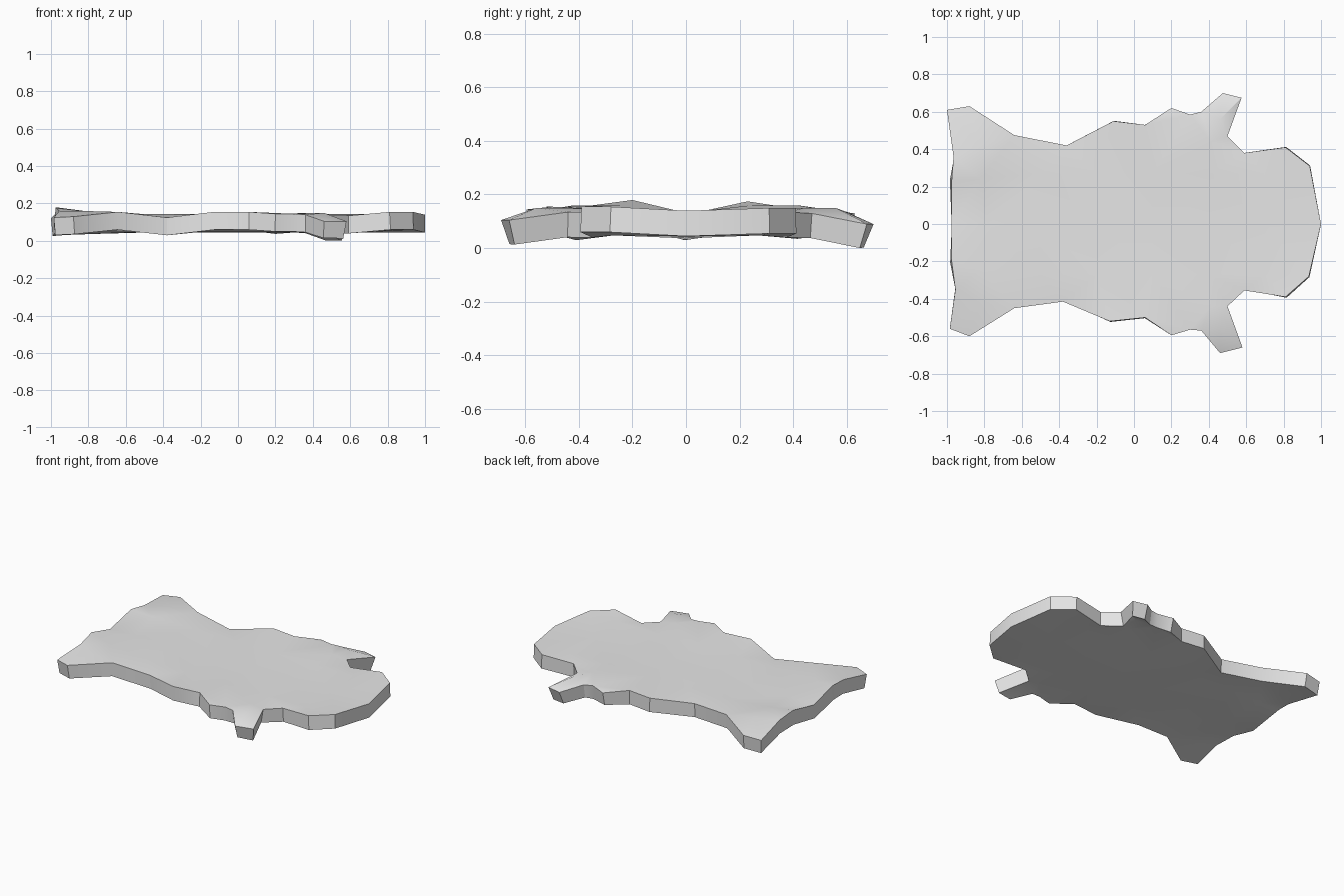
import bpy
import math
from mathutils import Vector
from mathutils.geometry import delaunay_2d_cdt

if "Cube" in bpy.data.objects:
    bpy.data.objects.remove(bpy.data.objects["Cube"])

# Outline of the hide, counter-clockwise from the snout: x, y, top height
OUTLINE = [
    (1.0, 0.0, .14), (.94, .31, .15), (.81, .41, .15), (.59, .38, .135),
    (.50, .47, .13), (.575, .675, .09), (.475, .70, .09), (.36, .60, .135),
    (.30, .585, .14), (.20, .62, .13), (.06, .53, .15), (-.11, .55, .15),
    (-.36, .42, .13), (-.64, .475, .15), (-.88, .63, .13), (-1.0, .61, .12),
    (-.965, .36, .155), (-.975, .23, .175), (-.975, 0, .125), (-.975, -.20, .18),
    (-.955, -.35, .16), (-.985, -.56, .125), (-.88, -.60, .13), (-.64, -.45, .155),
    (-.38, -.415, .125), (-.13, -.52, .155), (.06, -.50, .155), (.20, -.595, .145),
    (.30, -.565, .145), (.36, -.57, .14), (.46, -.69, .105), (.58, -.66, .105),
    (.50, -.44, .135), (.59, -.355, .135), (.81, -.39, .155), (.935, -.28, .155),
]
# Inner points: spine, flanks, haunches and the folds of the front legs
INNER = [(x, 0, .14) for x in (.7, .4, .1, -.2, -.5)] + [(-.78, 0, .132)]
for s in (1, -1):
    INNER += [(x, s * .27, .143) for x in (.7, .4, .1, -.2, -.5)]
    INNER += [(-.82, s * .24, .16), (-.82, s * .42, .16),
              (.41, s * .44, .15), (.46, s * .56, .15)]

pts = OUTLINE + INNER
n = len(OUTLINE)
ring = [(i, (i + 1) % n) for i in range(n)]
co, _, faces, orig, _, _ = delaunay_2d_cdt(
    [Vector(p[:2]) for p in pts], ring, [], 1, 1e-5)
verts = [(c.x, c.y, pts[orig[i][0]][2]) for i, c in enumerate(co)]

mesh = bpy.data.meshes.new("hide_rug")
mesh.from_pydata(verts, [], [tuple(f) for f in faces])
mesh.update()
rug = bpy.data.objects.new("hide_rug", mesh)
bpy.context.collection.objects.link(rug)

# One plain grey
grey = bpy.data.materials.new("plain_grey")
grey.diffuse_color = (.8, .8, .8, 1)
grey.use_nodes = True
grey.node_tree.nodes["Principled BSDF"].inputs["Base Color"].default_value = grey.diffuse_color
mesh.materials.append(grey)

# Thickness below the top surface
solid = rug.modifiers.new("thickness", 'SOLIDIFY')
solid.thickness = .095
solid.offset = -1
bpy.context.view_layer.objects.active = rug
rug.select_set(True)
bpy.ops.object.modifier_apply(modifier=solid.name)
low = min(v.co.z for v in mesh.vertices)
for v in mesh.vertices:
    v.co.z -= low
bpy.ops.object.shade_smooth_by_angle(angle=math.radians(30))
